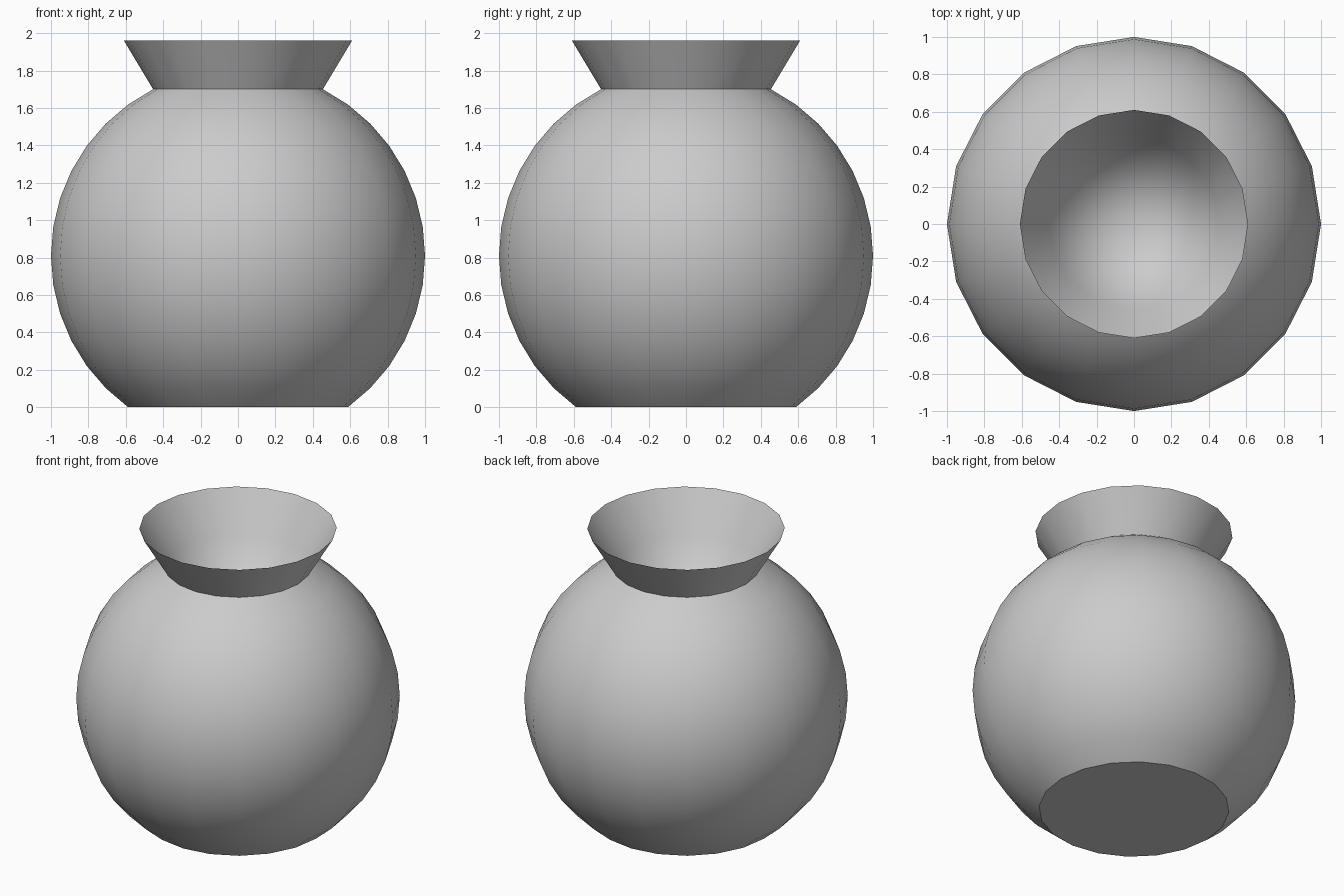
import bpy, bmesh
from math import sin, cos, pi, radians

if "Cube" in bpy.data.objects:
    bpy.data.objects.remove(bpy.data.objects["Cube"])

SIDES = 20


def revolve(name, profile, cap_bottom=False):
    """Turn an (r, z) profile, listed bottom to top, around the z axis."""
    bm = bmesh.new()
    rings = []
    for r, z in profile:
        if r == 0:
            rings.append([bm.verts.new((0, 0, z))] * SIDES)
        else:
            rings.append([bm.verts.new((r * cos(2 * pi * i / SIDES), r * sin(2 * pi * i / SIDES), z))
                          for i in range(SIDES)])
    for a, b in zip(rings, rings[1:]):
        for i in range(SIDES):
            j = (i + 1) % SIDES
            quad = [a[i], a[j], b[j], b[i]]
            bm.faces.new(list(dict.fromkeys(quad)))
    if cap_bottom:
        bm.faces.new(rings[0][::-1])
    mesh = bpy.data.meshes.new(name)
    bm.to_mesh(mesh)
    bm.free()
    obj = bpy.data.objects.new(name, mesh)
    bpy.context.collection.objects.link(obj)
    bpy.ops.object.select_all(action='DESELECT')
    obj.select_set(True)
    bpy.context.view_layer.objects.active = obj
    bpy.ops.object.shade_smooth_by_angle(angle=radians(30))
    return obj


# Round body: unit sphere cut flat at the base and opened at the neck
center_z = sin(radians(54))
body_profile = [(cos(radians(a)), center_z + sin(radians(a))) for a in range(-54, 64, 9)]
revolve("pot_body", body_profile, cap_bottom=True)

# Flared funnel: its wall passes the body opening and runs down to a point inside
neck_r, neck_z = body_profile[-1]
rim_r, rim_z = 0.61, 1.96
tip_z = rim_z - rim_r * (rim_z - neck_z) / (rim_r - neck_r)
revolve("funnel_neck", [(0, tip_z), (neck_r, neck_z), (rim_r, rim_z)])
